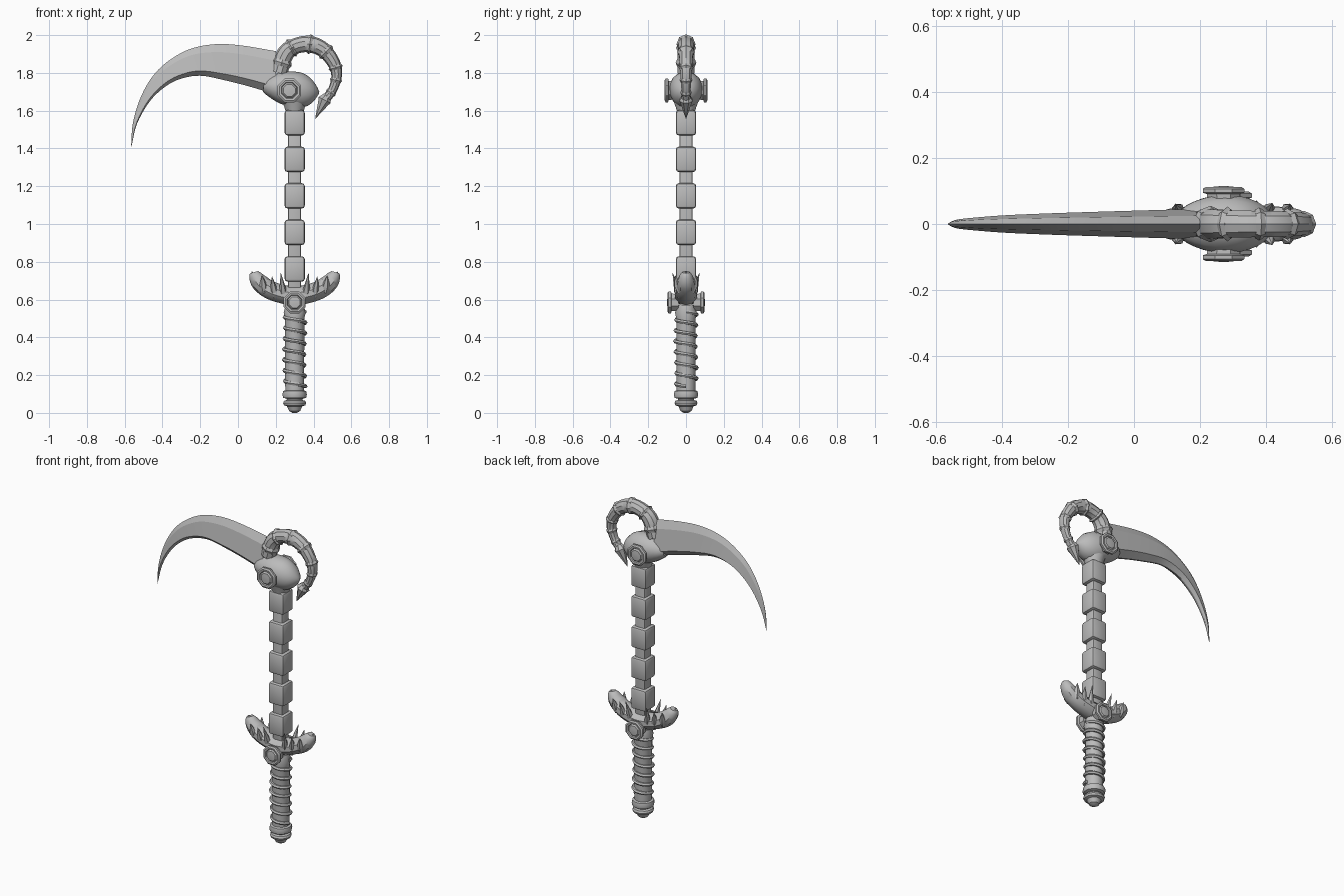
import bpy, bmesh, math
from mathutils import Vector

if "Cube" in bpy.data.objects:
    bpy.data.objects.remove(bpy.data.objects["Cube"], do_unlink=True)

GREY = (0.5, 0.5, 0.5, 1)
mat = bpy.data.materials.new("stone grey")
mat.use_nodes = True
mat.diffuse_color = GREY
mat.node_tree.nodes["Principled BSDF"].inputs["Base Color"].default_value = GREY
CX = 0.30  # shaft axis


def finish(name, bm, angle=35):
    bmesh.ops.remove_doubles(bm, verts=bm.verts, dist=1e-5)
    bmesh.ops.recalc_face_normals(bm, faces=bm.faces)
    me = bpy.data.meshes.new(name)
    bm.to_mesh(me)
    bm.free()
    ob = bpy.data.objects.new(name, me)
    bpy.context.collection.objects.link(ob)
    me.materials.append(mat)
    bpy.ops.object.select_all(action='DESELECT')
    ob.select_set(True)
    bpy.context.view_layer.objects.active = ob
    bpy.ops.object.shade_smooth_by_angle(angle=math.radians(angle))
    return ob


def skin(bm, rings):
    """Join closed rings of points into a capped tube."""
    vr = [[bm.verts.new(p) for p in r] for r in rings]
    n = len(vr[0])
    for a, b in zip(vr, vr[1:]):
        for i in range(n):
            bm.faces.new((a[i], a[(i + 1) % n], b[(i + 1) % n], b[i]))
    bm.faces.new(vr[0])
    bm.faces.new(vr[-1])


def spline(pts, steps):
    """Catmull-Rom through tuples of any length."""
    p = [Vector(q) for q in pts]
    p = [p[0] * 2 - p[1]] + p + [p[-1] * 2 - p[-2]]
    out = []
    for a, b, c, d in zip(p, p[1:], p[2:], p[3:]):
        for k in range(steps):
            t = k / steps
            out.append(0.5 * (2 * b + (c - a) * t + (2 * a - 5 * b + 4 * c - d) * t * t
                              + (3 * b - a - 3 * c + d) * t ** 3))
    return out + [p[-2]]


def sweep(bm, pts, sides):
    """Tube in the XZ plane; each point is x, z, in-plane radius, y radius."""
    rings = []
    for i, p in enumerate(pts):
        d = pts[min(i + 1, len(pts) - 1)] - pts[max(i - 1, 0)]
        t = Vector((d[0], 0, d[1])).normalized()
        n = Vector((-t.z, 0, t.x))
        c = Vector((p[0], 0, p[1]))
        angs = [math.tau * k / sides for k in range(sides)]
        rings.append([c + n * max(p[2], .0008) * math.cos(a)
                      + Vector((0, max(p[3], .0008) * math.sin(a), 0)) for a in angs])
    skin(bm, rings)


def lathe(bm, origin, axis, profile, sides):
    """Profile of (radius, distance along axis)."""
    q = Vector(axis).to_track_quat('Z', 'Y')
    skin(bm, [[Vector(origin) + q @ Vector((r * math.cos(math.tau * (k + .5) / sides),
                                            r * math.sin(math.tau * (k + .5) / sides), h))
               for k in range(sides)] for r, h in profile])


def box(name, z0, z1, w, bevel):
    bm = bmesh.new()
    bmesh.ops.create_cube(bm, size=1)
    for v in bm.verts:
        v.co = Vector((CX + v.co.x * w, v.co.y * w, (z0 + z1) / 2 + v.co.z * (z1 - z0)))
    bmesh.ops.bevel(bm, geom=bm.edges[:], offset=bevel, segments=2, profile=.5, affect='EDGES')
    return finish(name, bm)


# Shaft: thin core with stacked blocks
box("shaft_core", 0.5, 1.65, 0.068, 0.008)
for i in range(5):
    top = 1.603 - i * 0.1935
    box(f"shaft_block_{i + 1}", top - 0.134, top, 0.107, 0.015)

# Grip and pommel
bm = bmesh.new()
lathe(bm, (CX, 0, 0), (0, 0, 1), [(.05, .1), (.052, .15), (.053, .5), (.06, .53), (.05, .57)], 12)
finish("grip", bm)
bm = bmesh.new()
lathe(bm, (CX, 0, 0), (0, 0, 1),
      [(.012, 0), (.03, .01), (.042, .035), (.058, .04), (.063, .052), (.058, .064), (.042, .068),
       (.045, .075), (.063, .08), (.067, .097), (.063, .115), (.05, .12)], 12)
finish("pommel", bm)

# Spiral cord around the grip
bm = bmesh.new()
rings = []
turns, seg = 7, 20
for i in range(turns * seg + 1):
    a = math.tau * i / seg
    z = 0.535 - 0.395 * i / (turns * seg)
    out = Vector((math.cos(a), math.sin(a), 0))
    r = 0.053 + 0.003 * math.sin(i * 0.37)
    rings.append([Vector((CX, 0, z)) + out * (r + .012 * math.cos(b)) + Vector((0, 0, .011 * math.sin(b)))
                  for b in (math.tau * k / 6 for k in range(6))])
skin(bm, rings)
finish("grip_cord", bm, 50)

# Crescent guard, half profile mirrored
half = [(.215, .160, .022, .02), (.208, .14, .035, .035), (.185, .105, .046, .048),
        (.135, .068, .049, .055), (.07, .045, .049, .06)]
path = [(CX - x, .585 + z, a, b) for x, z, a, b in half] + [(CX, .62, .052, .062)]
path += [(CX + x, .585 + z, a, b) for x, z, a, b in reversed(half)]
bm = bmesh.new()
sweep(bm, spline(path, 3), 10)
finish("guard", bm)

# Guard spikes and pointed arm ends
bm = bmesh.new()
for sx in (-1, 1):
    for dx, z, h in ((.165, .665, .065), (.11, .64, .085), (.06, .63, .115)):
        for sy in (-1, 1):
            lathe(bm, (CX + sx * dx, sy * .04, z), (sx * .12, sy * .28, 1),
                  [(.012, -.03), (.021, .012), (.001, h)], 6)
    lathe(bm, (CX + sx * .218, 0, .715), (sx * .25, 0, 1), [(.02, -.02), (.022, 0), (.001, .035)], 6)
finish("guard_spikes", bm)


# Round bosses on the guard and head, front and back
def bosses(name, x, z, r, y):
    bm = bmesh.new()
    for s in (-1, 1):
        lathe(bm, (x, 0, z), (0, s, 0),
              [(r * .75, y * .4), (r * .8, y - .024), (r, y - .02), (r, y - .008), (r * .85, y - .002),
               (r * .68, y - .004), (r * .62, y - .01), (r * .5, y - .002), (r * .2, y)], 8)
    finish(name, bm, 30)


bosses("guard_bosses", CX, .585, .063, .1)
bosses("head_bosses", .272, 1.707, .068, .115)

# Bulbous head holding the blade
head = [(.135, 1.73, .03, .035), (.16, 1.728, .05, .058), (.21, 1.725, .078, .08), (.27, 1.717, .092, .09),
        (.325, 1.706, .095, .085), (.375, 1.7, .075, .068), (.41, 1.698, .04, .04), (.43, 1.697, .004, .004)]
bm = bmesh.new()
sweep(bm, spline(head, 2), 14)
finish("head", bm, 40)
bm = bmesh.new()
lathe(bm, (CX, 0, 1.58), (0, 0, 1), [(.045, 0), (.055, .035), (.075, .09)], 12)
finish("head_neck", bm)

# Curved horn with collars
horn = [(.215, 1.80, .046, .046), (.25, 1.9, .046, .046), (.305, 1.942, .042, .043), (.38, 1.952, .044, .042),
        (.455, 1.92, .04, .04), (.508, 1.85, .034, .035), (.522, 1.785, .028, .03), (.503, 1.715, .024, .026),
        (.465, 1.66, .024, .024)]
hp = spline(horn, 6)
bm = bmesh.new()
sweep(bm, hp, 10)
finish("horn", bm)
bm = bmesh.new()
for i in (3, 10, 18, 25, 32, 38, 44):
    ring = [hp[i + k].copy() for k in (-1, 0, 1)]
    for p, grow in zip(ring, (1.02, 1.2, 1.02)):
        p[2] *= grow
        p[3] *= grow
    sweep(bm, ring, 8)
finish("horn_collars", bm)
bm = bmesh.new()
lathe(bm, (.463, 0, 1.665), (-.5, 0, -1), [(.02, -.02), (.038, .01), (.03, .03), (.001, .12)], 8)
finish("horn_tip", bm)

# Sickle blade: spine x, z, edge x, z, half thickness
blade = [(-.566, 1.41, -.564, 1.41, .001), (-.557, 1.53, -.535, 1.53, .013), (-.52, 1.66, -.468, 1.648, .02),
         (-.455, 1.778, -.388, 1.725, .026), (-.37, 1.862, -.305, 1.768, .03), (-.255, 1.926, -.2, 1.785, .034),
         (-.12, 1.952, -.075, 1.762, .038), (.02, 1.945, .06, 1.728, .042), (.2, 1.915, .2, 1.685, .046)]
rings = []
for sx, sz, ex, ez, w in spline(blade, 5):
    s, e = Vector((sx, 0, sz)), Vector((ex, 0, ez))
    section = ((0, 0), (.22, .55), (.82, 1), (1, .12), (1, -.12), (.82, -1), (.22, -.55))
    rings.append([s.lerp(e, t) + Vector((0, y * w, 0)) for t, y in section])
bm = bmesh.new()
skin(bm, rings)
finish("blade", bm, 14)
